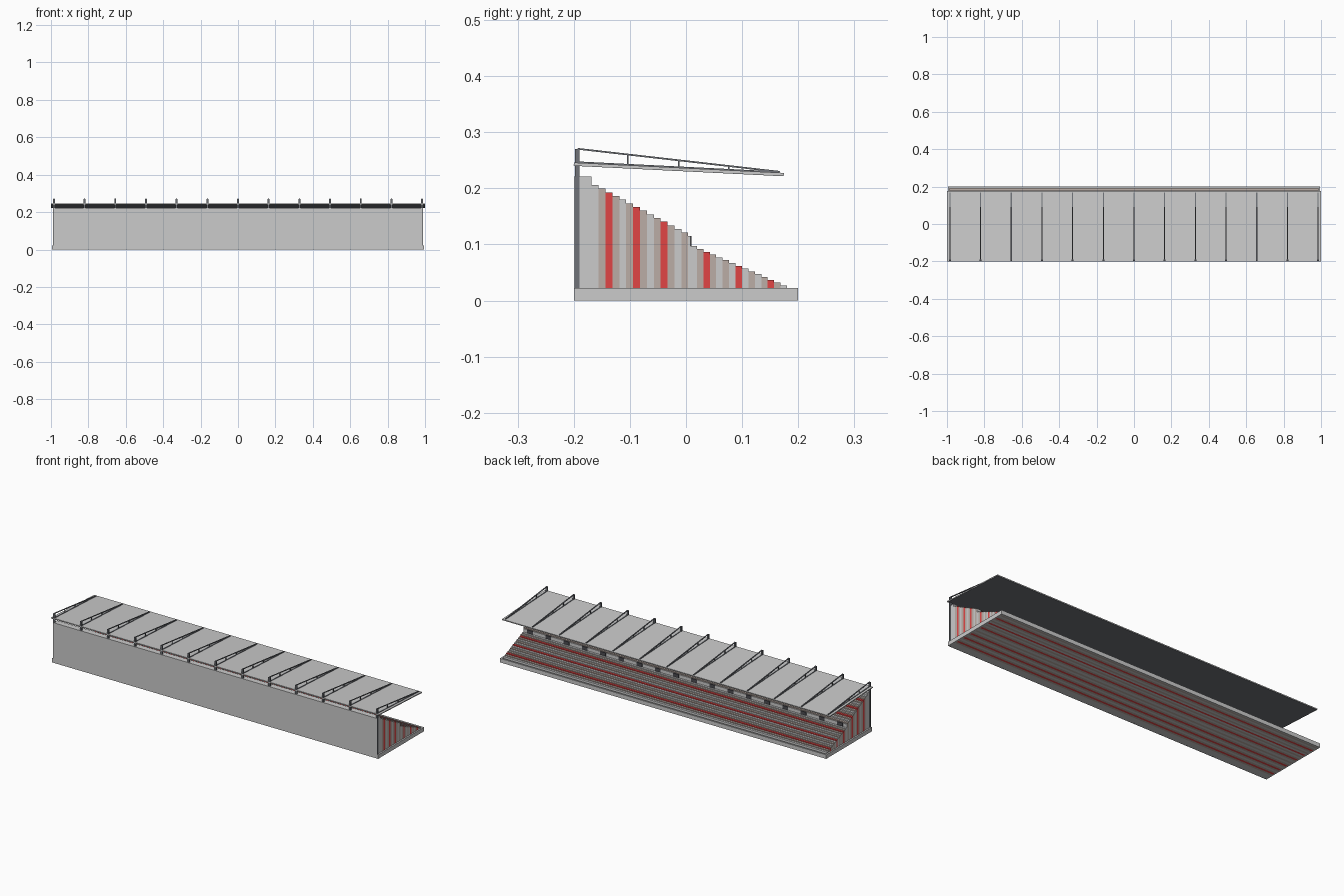
import bpy, math
from mathutils import Vector

if "Cube" in bpy.data.objects:
    bpy.data.objects.remove(bpy.data.objects["Cube"])


def material(name, rgb):
    m = bpy.data.materials.new(name)
    m.diffuse_color = (*rgb, 1)
    m.use_nodes = True
    m.node_tree.nodes["Principled BSDF"].inputs["Base Color"].default_value = m.diffuse_color
    return m


RED = material("red_row", (0.75, 0.06, 0.06))
TAN = material("tan_row", (0.50, 0.42, 0.38))
STEEL = material("dark_steel", (0.16, 0.17, 0.19))
DARK = material("dark_opening", (0.07, 0.07, 0.08))


def box(name, x, y, z, mat=None):
    """Box from (min, max) ranges."""
    bpy.ops.mesh.primitive_cube_add(size=1)
    o = bpy.context.object
    o.name = name
    o.location = [(a + b) / 2 for a, b in (x, y, z)]
    o.scale = [b - a for a, b in (x, y, z)]
    if mat:
        o.data.materials.append(mat)
    return o


def bar(name, x, p, q, w, t, mat=None):
    """Straight bar in the yz plane from p to q, width w along x, thickness t."""
    d = Vector((q[0] - p[0], q[1] - p[1]))
    o = box(name, (x - w / 2, x + w / 2), (-d.length / 2, d.length / 2), (-t / 2, t / 2), mat)
    o.location = (x, (p[0] + q[0]) / 2, (p[1] + q[1]) / 2)
    o.rotation_euler.x = math.atan2(d.y, d.x)
    return o


HALF = 0.987
FULL = (-HALF, HALF)

# Rear wall
box("rear_wall", FULL, (-0.2, -0.168), (0, 0.221))


# Seating tiers: solid terraces, every few rows red
def tier(name, y0, y1, z0, z1, rows, period):
    pitch = (y1 - y0) / rows
    for i in range(rows):
        mat = RED if i % period == 2 else (TAN if i % 2 else None)
        y = y0 + i * pitch
        top = z0 + (z1 - z0) * i / (rows - 1)
        box(name, FULL, (y, y + pitch), (0, top), mat)


tier("upper_row", -0.168, 0.004, 0.206, 0.121, 14, 4)
box("upper_walkway", FULL, (0.004, 0.008), (0, 0.115))
tier("lower_row", 0.008, 0.180, 0.097, 0.027, 15, 5)
box("front_walkway", FULL, (0.180, 0.191), (0, 0.012), TAN)

# Entrance openings in the riser between the tiers
for i in range(18):
    x = -0.945 + i * 1.89 / 17
    box("entrance", (x - 0.017, x + 0.017), (0.0, 0.0095), (0.097, 0.1155), DARK)

# Low perimeter walls
box("front_barrier", (-0.995, 0.995), (0.191, 0.2), (0, 0.022))
for s in (-1, 1):
    box("side_barrier", sorted((s * HALF, s * 0.995)), (-0.2, 0.2), (0, 0.022))

# Sloping roof with a dark soffit
bar("roof", 0, (-0.2, 0.2435), (0.175, 0.2250), 2.0, 0.005)
bar("roof_soffit", 0, (-0.199, 0.2407), (0.174, 0.2222), 1.998, 0.0012, STEEL)

# Columns and tapered roof trusses
BACK, TIP = -0.193, 0.167
for i in range(13):
    x = -0.984 + i * 0.164
    box("column", (x - 0.005, x + 0.005), (-0.198, -0.190), (0, 0.2705), STEEL)
    bar("truss_top_chord", x, (BACK, 0.2705), (TIP, 0.2295), 0.006, 0.003, STEEL)
    bar("truss_bottom_chord", x, (BACK, 0.2465), (TIP, 0.2285), 0.006, 0.003, STEEL)
    for y in (-0.104, -0.013, 0.076):
        f = (y - BACK) / (TIP - BACK)
        box("truss_strut", (x - 0.002, x + 0.002), (y - 0.0012, y + 0.0012),
            (0.2465 - 0.018 * f, 0.2705 - 0.041 * f), STEEL)
